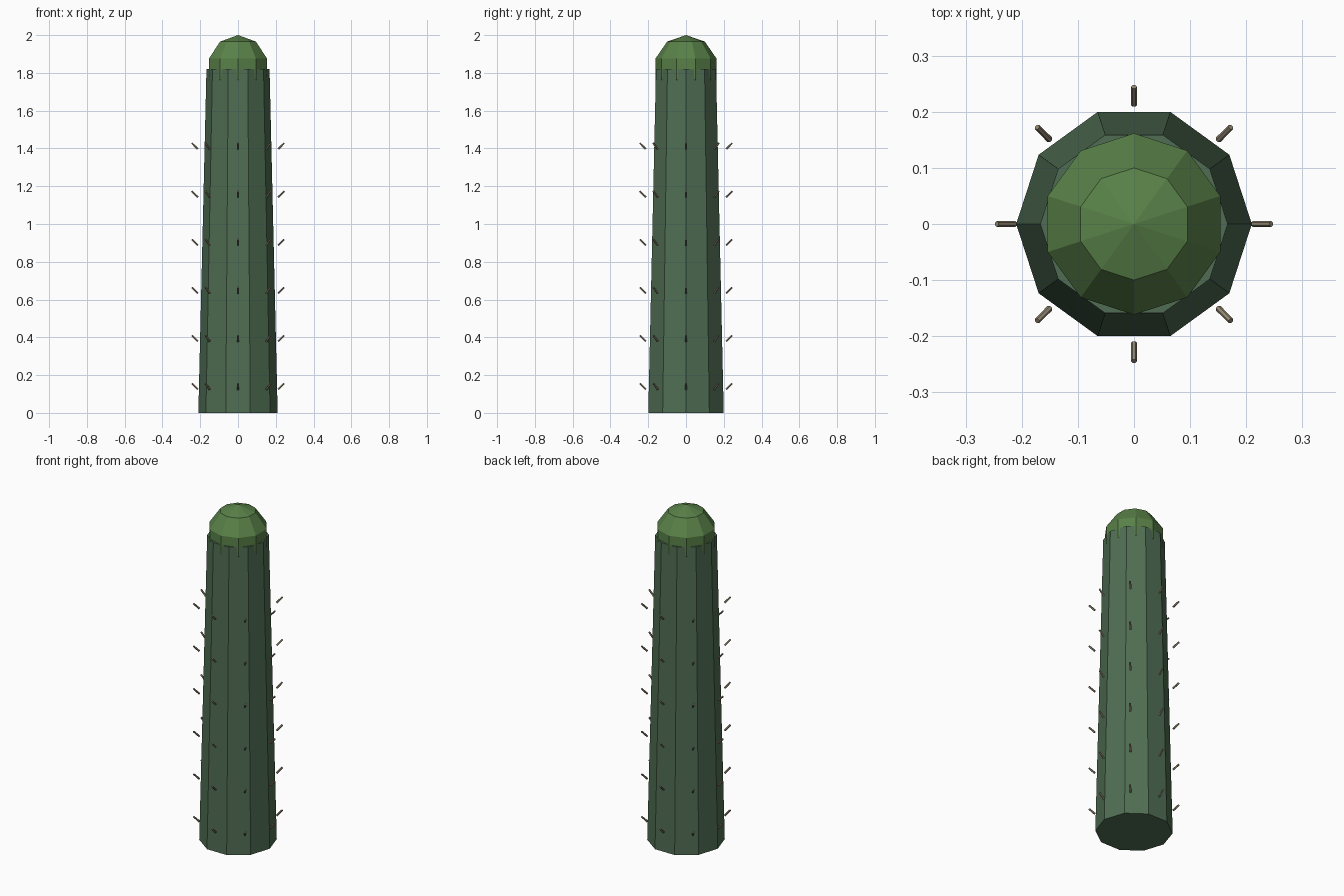
import bpy
import bmesh
from math import cos, sin, radians, tau
from mathutils import Matrix, Vector

if "Cube" in bpy.data.objects:
    bpy.data.objects.remove(bpy.data.objects["Cube"])


def material(name, rgb):
    m = bpy.data.materials.new(name)
    m.diffuse_color = (*rgb, 1)
    m.use_nodes = True
    m.node_tree.nodes["Principled BSDF"].inputs["Base Color"].default_value = m.diffuse_color
    return m


def finish(name, bm, mat):
    bmesh.ops.recalc_face_normals(bm, faces=bm.faces)
    mesh = bpy.data.meshes.new(name)
    bm.to_mesh(mesh)
    bm.free()
    mesh.materials.append(mat)
    obj = bpy.data.objects.new(name, mesh)
    bpy.context.collection.objects.link(obj)
    return obj


SIDES = 10
stem_green = material("stem_green", (0.08, 0.155, 0.087))
cap_green = material("cap_green", (0.10, 0.22, 0.065))
spine_tan = material("spine_tan", (0.30, 0.25, 0.17))

# Tapered ten-sided stem, with corners on the x axis
bm = bmesh.new()
rings = [[bm.verts.new((r * cos(tau * i / SIDES), r * sin(tau * i / SIDES), z))
          for i in range(SIDES)] for r, z in ((0.21, 0), (0.167, 1.82))]
for i in range(SIDES):
    j = (i + 1) % SIDES
    bm.faces.new((rings[0][i], rings[0][j], rings[1][j], rings[1][i]))
bm.faces.new(rings[0])
bm.faces.new(rings[1])
finish("stem", bm, stem_green)

# Low-poly rounded cap, lower half sunk in the stem
bm = bmesh.new()
bmesh.ops.create_uvsphere(bm, u_segments=SIDES, v_segments=5, radius=1,
                          matrix=Matrix.Translation((0, 0, 1.82))
                          @ Matrix.Diagonal((0.17, 0.17, 0.18, 1)))
finish("cap", bm, cap_green)

# Six rows of eight spines, leaning up and outward
bm = bmesh.new()
for row in range(6):
    for k in range(8):
        a = tau * k / 8
        place = (Matrix.Rotation(a, 4, 'Z')
                 @ Matrix.Translation(Vector((0.2285, 0, 0.14 + 0.2545 * row)))
                 @ Matrix.Rotation(radians(45), 4, 'Y'))
        bmesh.ops.create_cone(bm, cap_ends=True, segments=6, radius1=0.0058,
                              radius2=0.0052, depth=0.045, matrix=place)
finish("spines", bm, spine_tan)
